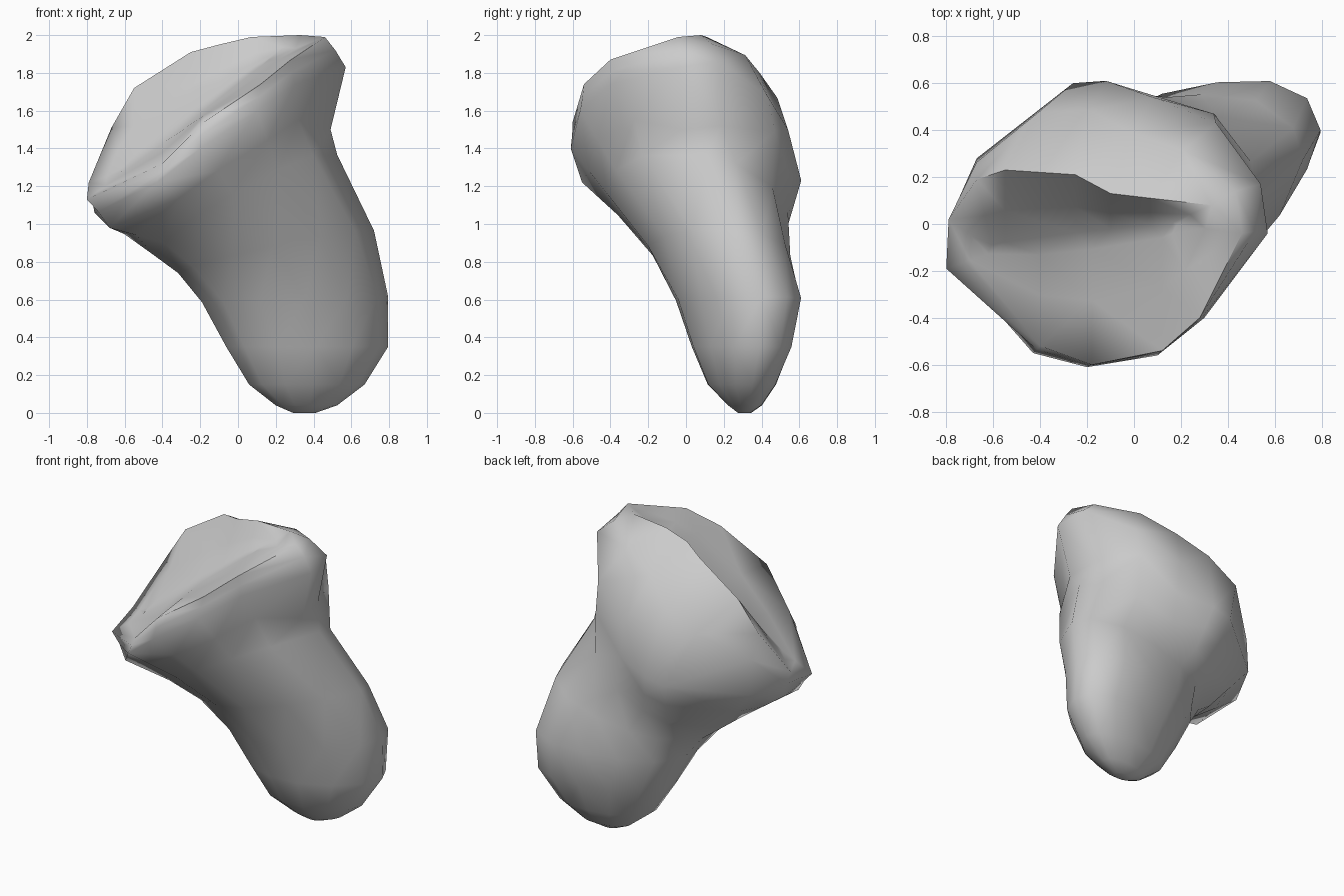
import bpy, bmesh, math
from mathutils import Vector as V

if "Cube" in bpy.data.objects:
    bpy.data.objects.remove(bpy.data.objects["Cube"])

# Tilted, uneven rim of the hollow end
rim = [V(p) for p in (
    (0.46, -0.04, 1.99), (0.33, 0.08, 2.0), (0.07, 0.11, 1.99), (-0.1, 0.13, 1.95),
    (-0.25, 0.21, 1.91), (-0.55, 0.23, 1.72), (-0.67, 0.19, 1.51), (-0.79, 0.02, 1.22),
    (-0.8, -0.19, 1.13), (-0.4, -0.52, 1.32), (-0.18, -0.6, 1.54), (0.12, -0.54, 1.74),
    (0.28, -0.4, 1.87))]
# Widest belt of the head, just outside the rim
belt = [V(p) for p in (
    (0.57, -0.04, 1.83), (0.54, 0.17, 1.86), (0.35, 0.43, 1.68), (0.08, 0.54, 1.5),
    (-0.12, 0.61, 1.23), (-0.26, 0.6, 1.2), (-0.67, 0.28, 1.13), (-0.76, 0.06, 1.06),
    (-0.68, -0.22, 0.98), (-0.43, -0.55, 1.22), (-0.2, -0.61, 1.4), (0.1, -0.56, 1.6),
    (0.3, -0.4, 1.74))]
N = len(rim)


def trough(p):
    """Nearest point on the valley line of the hollow."""
    t = min(1, max(0, (p.x + 0.6) / 0.75))
    return V((-0.6, -0.12, 1.28)).lerp(V((0.15, 0, 1.87)), t)


def stem_ring(cx, cy, cz, rx, ry, tilt, blend, skew=0, dip=0):
    """Oval section; its angles ease from the belt spacing to an even spacing."""
    pts = []
    for i, b in enumerate(belt):
        a0 = math.atan2(b.y, b.x + 0.05) % math.tau if i else 0
        a = a0 + (math.tau * i / N - a0) * blend
        x, y = rx * math.cos(a), ry * math.sin(a)
        pts.append(V((cx + x, cy + y + skew * max(x, 0.3 * x), cz + tilt * x - dip * y)))
    return pts


# Hollow, rim, rounded back of the head, belt
rings = [[p.lerp(trough(p), f) for p in rim] for f in (0.9, 0.5)]
rings.append(rim)
rings.append([r.lerp(b, 0.5) + V((0, 0.6, 0.8)) * 0.18 * max(0, (b - r).length - 0.12)
              for r, b in zip(rim, belt)])
rings.append(belt)

# Hollowed right flank under the head, then stem sections from neck to foot
neck = stem_ring(0.04, 0.06, 1.1, 0.485, 0.48, 0.55, 0.3, 0.1, 0.2)
flank = [b.lerp(n, 0.5) for b, n in zip(belt, neck)]
flank[:3] = V((0.49, -0.02, 1.5)), V((0.46, 0.19, 1.52)), V((0.34, 0.47, 1.49))
flank[-1] += V((-0.03, 0.04, 0))
rings += [flank, neck]
for s in ((0.2, 0.17, 0.85, 0.52, 0.37, 0.22, 0.6, 0.2, 0.1),
          (0.295, 0.265, 0.6, 0.5, 0.325, 0.03, 1, 0.27),
          (0.36, 0.285, 0.35, 0.435, 0.26, 0, 1, 0.24),
          (0.36, 0.29, 0.15, 0.31, 0.18, 0, 1, 0.2),
          (0.36, 0.31, 0.04, 0.165, 0.09, 0, 1, 0.15),
          (0.35, 0.31, 0.0, 0.06, 0.035, 0, 1)):
    rings.append(stem_ring(*s))

# Skin the sections into one closed body
bm = bmesh.new()
loops = [[bm.verts.new(p) for p in r] for r in rings]
for a, b in zip(loops, loops[1:]):
    for i in range(N):
        j = (i + 1) % N
        bm.faces.new((a[i], b[i], b[j], a[j]))
bm.faces.new(loops[0])
bm.faces.new(loops[-1][::-1])
bmesh.ops.remove_doubles(bm, verts=bm.verts, dist=0.001)
bmesh.ops.triangulate(bm, faces=bm.faces)
bmesh.ops.recalc_face_normals(bm, faces=bm.faces)
mesh = bpy.data.meshes.new("hollow_headed_stem")
bm.to_mesh(mesh)
bm.free()
body = bpy.data.objects.new("hollow_headed_stem", mesh)
bpy.context.collection.objects.link(body)

# Soft shading with a crisp back rim
bpy.context.view_layer.objects.active = body
body.select_set(True)
bpy.ops.object.shade_smooth_by_angle(angle=math.radians(65))
